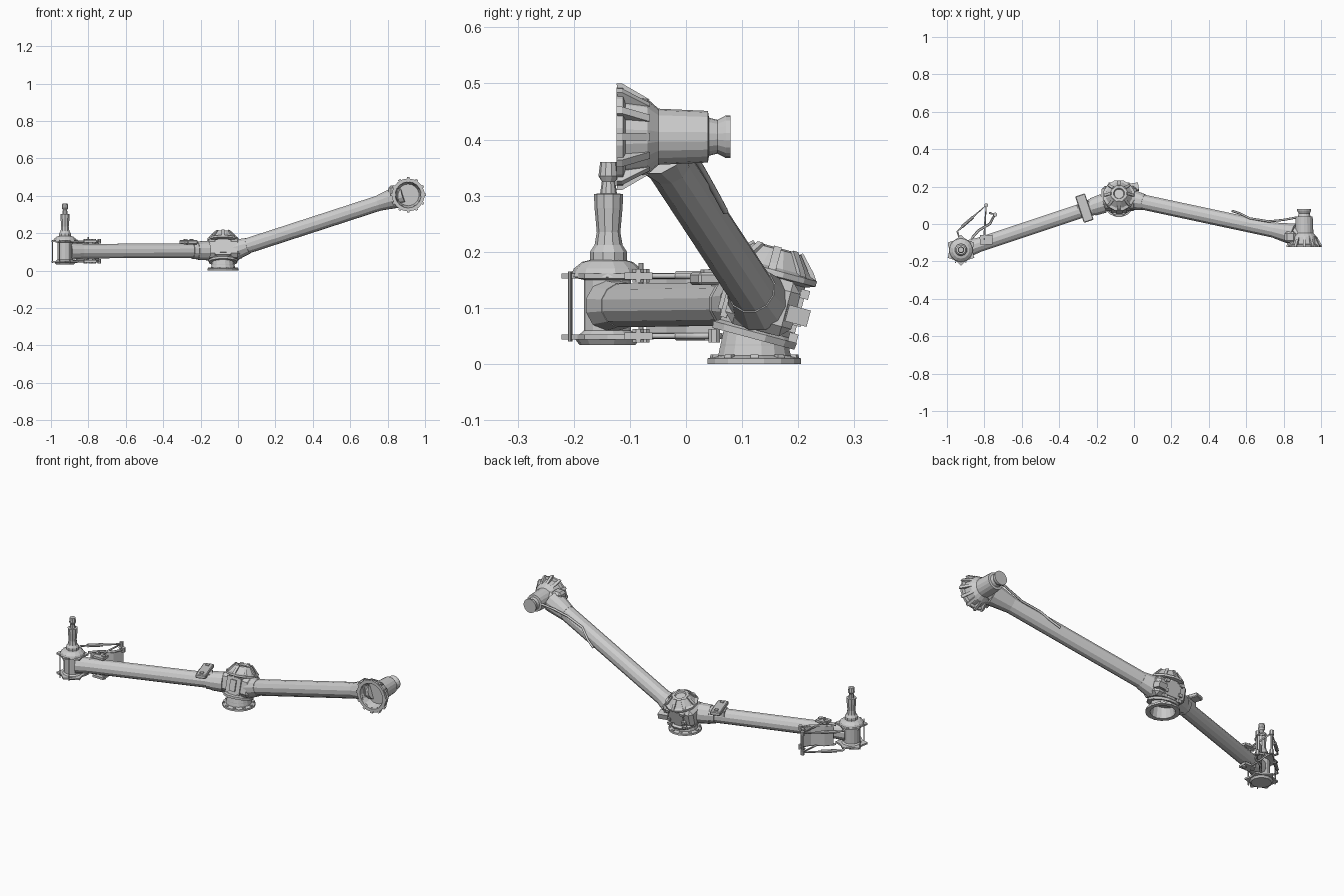
import bpy, bmesh
from math import pi, sin, cos, atan2
from mathutils import Vector, Matrix

if "Cube" in bpy.data.objects:
    bpy.data.objects.remove(bpy.data.objects["Cube"])


def frame(loc, axis=(0, 0, 1)):
    q = Vector(axis).to_track_quat('Z', 'Y') if abs(axis[0]) + abs(axis[1]) > 1e-6 else Matrix.Identity(3).to_quaternion()
    return Matrix.Translation(Vector(loc)) @ q.to_matrix().to_4x4()


def finish(name, bm, M):
    bmesh.ops.transform(bm, matrix=M, verts=bm.verts)
    bmesh.ops.recalc_face_normals(bm, faces=bm.faces)
    me = bpy.data.meshes.new(name)
    bm.to_mesh(me)
    bm.free()
    ob = bpy.data.objects.new(name, me)
    bpy.context.collection.objects.link(ob)
    return ob


def lathe(name, prof, M, n=14):
    """Flat-sided turned part from (radius, height) points."""
    bm = bmesh.new()
    rings = []
    for r, h in prof:
        if r == 0:
            rings.append([bm.verts.new((0, 0, h))] * n)
        else:
            rings.append([bm.verts.new((r * cos(2 * pi * (i + .5) / n), r * sin(2 * pi * (i + .5) / n), h)) for i in range(n)])
    for a, b in zip(rings, rings[1:]):
        for i in range(n):
            vs = list(dict.fromkeys((a[i], a[(i + 1) % n], b[(i + 1) % n], b[i])))
            if len(vs) > 2:
                bm.faces.new(vs)
    return finish(name, bm, M)


def rod(name, a, b, r, n=8, r2=None):
    a, b = Vector(a), Vector(b)
    L = (b - a).length
    return lathe(name, [(0, 0), (r, 0), (r2 or r, L), (0, L)], frame(a, b - a), n)


def box(name, loc, size, M=Matrix.Identity(4), bevel=0.0):
    bm = bmesh.new()
    bmesh.ops.create_cube(bm, size=1)
    bmesh.ops.scale(bm, vec=size, verts=bm.verts)
    if bevel:
        bmesh.ops.bevel(bm, geom=bm.edges[:], offset=bevel, segments=1, affect='EDGES')
    return finish(name, bm, M @ Matrix.Translation(Vector(loc)))


def prism(name, pts, t, M):
    """Polygon in XY, extruded by t along Z."""
    bm = bmesh.new()
    f = bm.faces.new([bm.verts.new((x, y, 0)) for x, y in pts])
    g = bmesh.ops.extrude_face_region(bm, geom=[f])
    bmesh.ops.translate(bm, vec=(0, 0, t), verts=[v for v in g['geom'] if isinstance(v, bmesh.types.BMVert)])
    return finish(name, bm, M)


def fins(name, pts, t, M, n):
    """Radial ribs, given as (radius, height) polygon."""
    for i in range(n):
        R = Matrix.Rotation(2 * pi * i / n, 4, 'Z') @ Matrix.Rotation(pi / 2, 4, 'X') @ Matrix.Translation((0, 0, -t / 2))
        prism(f"{name}_{i}", pts, t, M @ R)


def pipe(name, pts, r):
    cu = bpy.data.curves.new(name, 'CURVE')
    cu.dimensions = '3D'
    cu.bevel_depth, cu.bevel_resolution, cu.use_fill_caps = r, 1, True
    sp = cu.splines.new('POLY')
    sp.points.add(len(pts) - 1)
    for p, c in zip(sp.points, pts):
        p.co = (*c, 1)
    ob = bpy.data.objects.new(name, cu)
    bpy.context.collection.objects.link(ob)


# central swivel: hollow foot, tilted body, ribbed dome
lathe("foot", [(.062, .035), (.062, 0), (.085, 0), (.085, .01), (.066, .015), (.056, .06), (.05, .06), (.062, 0)],
      frame((-.08, .122, 0)), 16)
fins("foot_bolt", [(.068, .008), (.082, .008), (.08, .017), (.07, .017)], .014, frame((-.08, .122, 0)), 10)
B = frame((-.08, .12, .045)) @ Matrix.Rotation(-.262, 4, 'X')
lathe("body", [(0, 0), (.078, 0), (.08, .012), (.068, .018), (.068, .112), (.086, .118), (.086, .128),
               (.072, .133), (.046, .165), (.03, .168), (.026, .16), (0, .16)], B, 12)
fins("dome_rib", [(.066, .125), (.084, .125), (.074, .14), (.046, .17), (.04, .165)], .014, B, 8)
box("body_block", (0, 0, .066), (.188, .122, .1), B, .018)
box("front_panel", (0, -.062, .066), (.085, .012, .085), B)
box("panel_frame", (0, -.07, .066), (.035, .01, .06), B)
box("back_panel", (0, .063, .066), (.09, .012, .075), B)
for h in (.02, .05, .1):
    for s in (-1, 1):
        box("back_lug", (s * .045, .068, h), (.022, .016, .016), B)
box("corner_box", (.085, .05, .06), (.055, .04, .03), B @ Matrix.Rotation(.15, 4, 'Z'))

# right arm tube with collars
P, Q = Vector((-.05, .138, .1)), Vector((.885, -.062, .404))
rod("right_tube", P, Q, .042, 12)
rod("right_tube_root", P.lerp(Q, .04), P.lerp(Q, .11), .056, 12, .044)
rod("right_tube_flare", P.lerp(Q, .86), P.lerp(Q, .97), .043, 12, .06)

# right end: hollow flange, ribs, stub drum with spool cap
F = frame((.91, -.124, .405)) @ Matrix.Rotation(-pi / 2, 4, 'X')
lathe("end_drum", [(0, .045), (.058, .045), (.07, 0), (.088, 0), (.088, .012), (.074, .016), (.068, .055), (.05, .075),
                   (.046, .163), (.034, .165), (.03, .18), (.038, .195), (.038, .203), (0, .203)], F, 18)
fins("flange_rib", [(.066, .006), (.095, 0), (.095, .01), (.066, .06)], .014, F, 12)
box("flange_side_block", (-.075, -.005, .055), (.06, .09, .06), F, .012)
pipe("hose", [(.525, .07, .272), (.57, .055, .3), (.62, .03, .345), (.72, .014, .372), (.8, .022, .395), (.87, .035, .41)], .006)

# left arm tube, root collar and saddle plate
L0, L1 = Vector((-.08, .138, .108)), Vector((-.9, -.135, .104))
rod("left_tube", L0, L1, .04, 12)
rod("left_tube_root", L0.lerp(L1, .1), L0.lerp(L1, .17), .054, 12, .05)
rod("left_tube_band", L0.lerp(L1, .17), L0.lerp(L1, .2), .046, 12)
rod("left_tube_end", L0.lerp(L1, .92), L1, .041, 12, .047)
T = frame((-.265, .085, .152)) @ Matrix.Rotation(atan2(.273, .82), 4, 'Z')
box("saddle_plate", (0, 0, 0), (.055, .148, .022), T, .004)
box("saddle_foot", (0, 0, -.018), (.07, .06, .03), T)
for s in (-1, 1):
    box("saddle_pad", (0, s * .05, .012), (.018, .018, .008), T)

# left hub: drum, two pointed discs, stepped post
H = frame((-.925, -.14, 0))
lathe("hub_drum", [(0, .034), (.05, .034), (.058, .045), (.042, .06), (.042, .15), (.066, .155), (.06, .17),
                   (.045, .182), (.028, .186), (0, .186)], H, 14)
star = [((.082 if i % 2 else .062) * cos(pi * i / 6), (.082 if i % 2 else .062) * sin(pi * i / 6)) for i in range(12)]
for z in (.044, .152):
    prism("hub_disc", star, .009, H @ Matrix.Translation((0, 0, z)))
lathe("post", [(0, .18), (.033, .18), (.033, .2), (.025, .212), (.021, .235), (.025, .278), (.026, .303), (.015, .304),
               (.012, .325), (.018, .335), (.015, .36), (0, .36)], H @ Matrix.Translation((0, .002, 0)), 10)
for a in (-2.0, -1.2, 2.8):
    x, y = -.925 + .072 * cos(a), -.14 + .072 * sin(a)
    rod("hub_tie", (x, y, .04), (x, y, .165), .003, 6)

# link frame behind the hub: paired upper and lower rails, curved panel, pins
for z in (.05, .157):
    pipe("link_rail", [(-.925, -.1, z), (-.945, -.04, z), (-.87, .03, z), (-.79, .1, z), (-.797, .0, z), (-.8, -.08, z)], .005)
    rod("link_sleeve", (-.92, -.015, z), (-.86, .037, z), .009, 8)
    pipe("panel_rail", [(-.87, -.08, z), (-.83, -.035, z), (-.77, .0, z), (-.742, .05, z), (-.775, .06, z)], .006)
    box("tube_bracket", (-.79, -.085, z), (.065, .05, .012), frame((0, 0, 0)))
    for x, y in ((-.79, .1), (-.742, .05), (-.815, -.075), (-.77, -.085)):
        rod("link_pin", (x, y, z - .012), (x, y, z + .012), .011, 8)
edge = [(-.86, -.07), (-.83, -.035), (-.77, .0), (-.742, .05)]
prism("link_panel", edge + [(x - .006, y + .006) for x, y in reversed(edge)], .105, frame((0, 0, .052)))
rod("link_post", (-.79, .1, .05), (-.79, .1, .16), .006, 8)
rod("tube_post", (-.8, -.08, .045), (-.8, -.08, .18), .005, 8)
